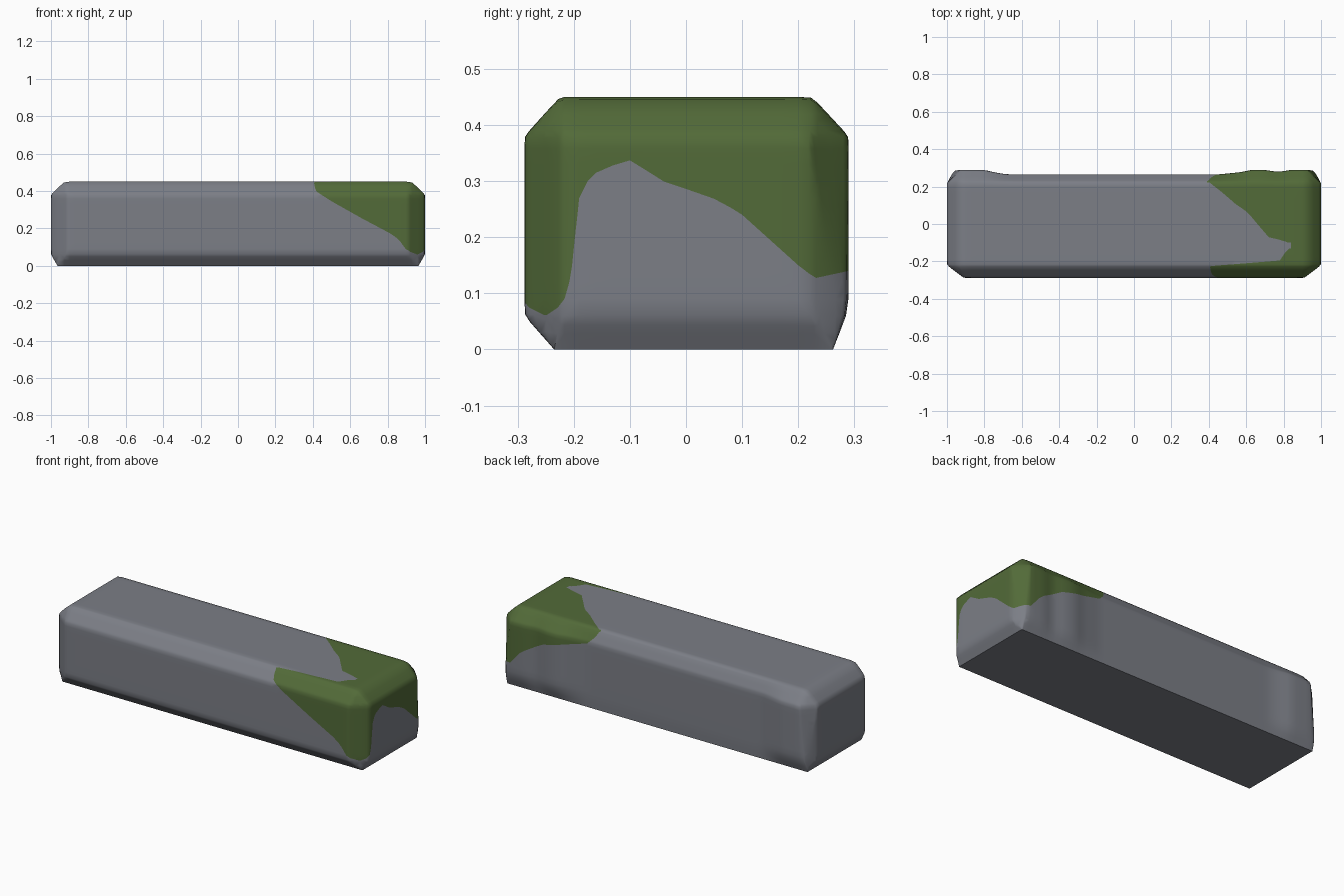
import bpy, bmesh
from mathutils import Vector

old = bpy.data.objects.get("Cube")
if old:
    bpy.data.objects.remove(old, do_unlink=True)


def make_material(name, rgb):
    mat = bpy.data.materials.new(name)
    mat.use_nodes = True
    mat.diffuse_color = (*rgb, 1)
    mat.node_tree.nodes["Principled BSDF"].inputs["Base Color"].default_value = (*rgb, 1)
    return mat


def curve(points, t):
    """Piecewise linear lookup."""
    if t <= points[0][0]:
        return points[0][1]
    for (a, va), (b, vb) in zip(points, points[1:]):
        if t <= b:
            return va + (vb - va) * (t - a) / (b - a)
    return points[-1][1]


# Moss outlines: lower limit on the front, back and end, left limit on top
FRONT = [(.38, .6), (.405, .45), (.415, .4), (.5, .345), (.66, .255), (.82, .17),
         (.86, .14), (.9, .085), (1, .065)]
BACK = [(.36, .6), (.39, .45), (.41, .41), (.45, .37), (.58, .335), (.72, .3),
        (.86, .22), (.92, .15)]
END = [(-.29, .08), (-.25, .06), (-.22, .08), (-.205, .13), (-.198, .2), (-.19, .27),
       (-.17, .31), (-.14, .325), (-.1, .337), (-.04, .3), (.06, .265), (.1, .24),
       (.15, .195), (.2, .15), (.23, .127), (.29, .14)]
TOP = [(-.225, .41), (-.21, .6), (-.195, .78), (-.15, .81), (-.11, .85), (-.09, .8),
       (-.07, .72), (0, .66), (.06, .61), (.11, .54), (.17, .47), (.225, .4)]
# Swellings along the back
BULGE = [(-.8, .025), (-.75, .012), (-.68, 0), (.45, 0), (.57, .012), (.63, .025),
         (.7, .025), (.77, .012), (.84, .025)]


def mossy(p):
    if p.z < .05:
        return False
    if p.x > .92:
        return p.z > curve(END, p.y)
    if p.y < -.225:
        return p.z > curve(FRONT, p.x)
    if p.y > .225:
        return p.z > curve(BACK, p.x)
    return p.x > curve(TOP, p.y)


# Stone block: hull around one inset rectangle per side gives the chamfers
bm = bmesh.new()
for sx in (-1, 1):
    for y in (-.22, .22):
        for z in (.06, .38):
            bm.verts.new((sx, y, z))
    for z in (.06, .38):
        bm.verts.new((sx * .91, -.288, z))
        bm.verts.new((sx * .93, .265, z))
    for y in (-.225, .225):
        bm.verts.new((sx * .93, y, .45))
    for y in (-.235, .262):
        bm.verts.new((sx * .965, y, 0))
bmesh.ops.convex_hull(bm, input=bm.verts[:])
bmesh.ops.dissolve_limit(bm, angle_limit=.02, verts=bm.verts[:], edges=bm.edges[:])

# Slice into a regular grid
for axis, low, high, step in ((0, -.99, 1, .03), (1, -.28, .29, .03), (2, .03, .45, .03)):
    normal = Vector((0, 0, 0))
    normal[axis] = 1
    at = low
    while at < high:
        bmesh.ops.bisect_plane(bm, geom=bm.verts[:] + bm.edges[:] + bm.faces[:],
                               plane_co=normal * at, plane_no=normal, dist=1e-5)
        at += step

# Swell the back and soften the chamfers
for v in bm.verts:
    weight = min(1, max(0, (v.co.y - .225) / .04)) * min(1, v.co.z / .07)
    v.co.y += curve(BULGE, v.co.x) * weight
upper = [v for v in bm.verts if v.co.z > .001]
for _ in range(2):
    bmesh.ops.smooth_vert(bm, verts=upper, factor=.3, use_axis_x=True,
                          use_axis_y=True, use_axis_z=True)

# Cut the mesh along the moss outline
outline = []
for e in bm.edges[:]:
    v0, v1 = e.verts
    a, b = v0.co.copy(), v1.co.copy()
    start = mossy(a)
    if start == mossy(b):
        continue
    lo, hi = 0, 1
    for _ in range(16):
        mid = (lo + hi) / 2
        if mossy(a.lerp(b, mid)) == start:
            lo = mid
        else:
            hi = mid
    outline.append(bmesh.utils.edge_split(e, v0, min(.98, max(.02, lo)))[1])
bmesh.ops.connect_verts(bm, verts=outline)

for f in bm.faces:
    f.material_index = int(mossy(f.calc_center_median()))
bmesh.ops.recalc_face_normals(bm, faces=bm.faces[:])

mesh = bpy.data.meshes.new("stone_block")
bm.to_mesh(mesh)
bm.free()
mesh.materials.append(make_material("grey_stone", (.2, .21, .24)))
mesh.materials.append(make_material("green_moss", (.085, .145, .04)))
block = bpy.data.objects.new("stone_block", mesh)
bpy.context.collection.objects.link(block)
bpy.ops.object.select_all(action="DESELECT")
block.select_set(True)
bpy.context.view_layer.objects.active = block
bpy.ops.object.shade_smooth_by_angle(angle=.8)
